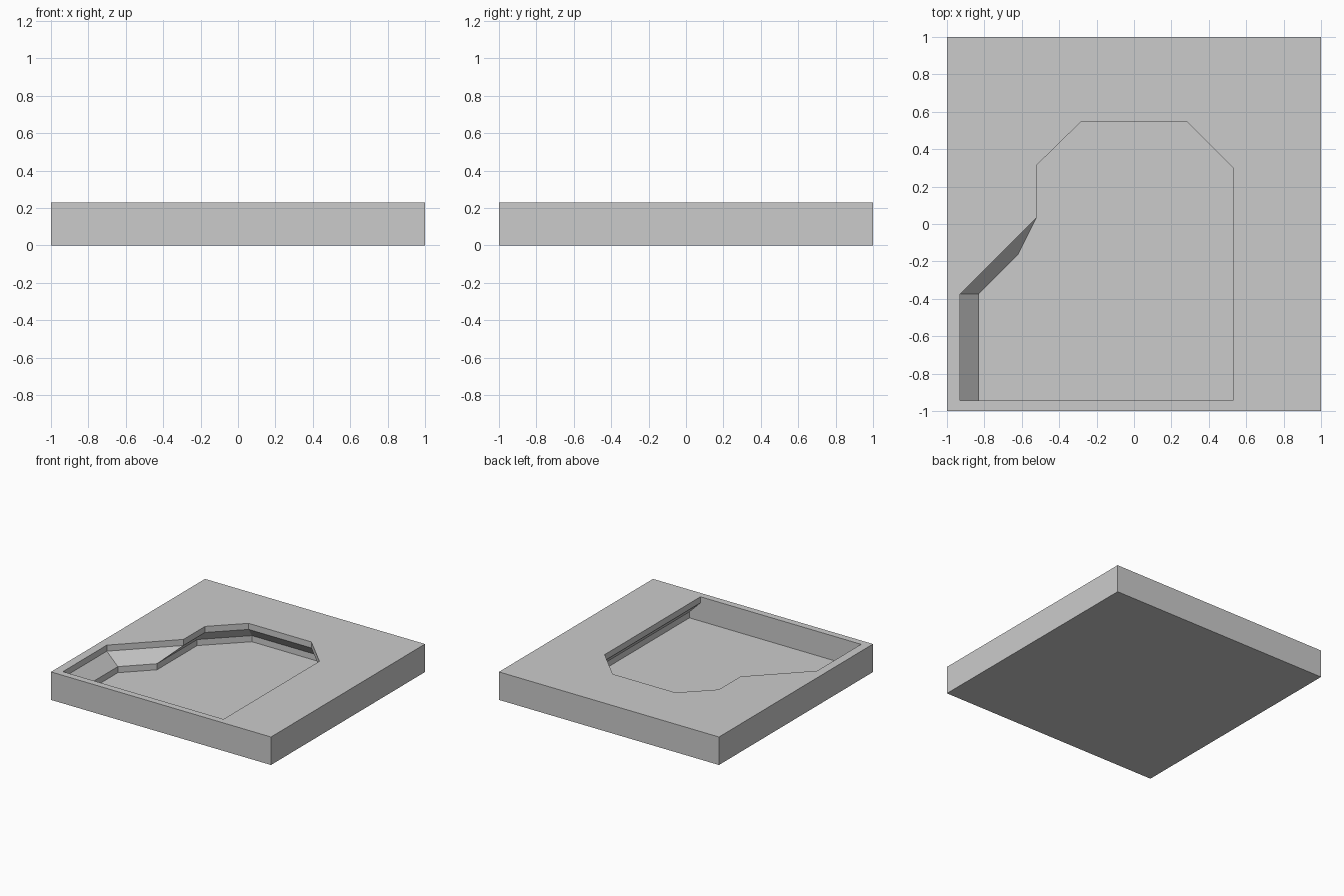
import bpy
import bmesh

cube = bpy.data.objects.get("Cube")
if cube:
    bpy.data.objects.remove(cube, do_unlink=True)

# Heights: underside, pocket floor, end of slope, end of upper wall, top
FLOOR, SLOPE, LIP, TOP = 0.03, 0.08, 0.18, 0.23

slab_outline = [(-1, -1), (1, -1), (1, 1), (-1, 1)]

# Pocket opening, and the wider lower chamber that undercuts the back and sides
opening = [(-0.93, -0.945), (0.53, -0.945), (0.53, 0.30), (0.285, 0.545),
           (-0.285, 0.545), (-0.52, 0.315), (-0.52, 0.035), (-0.93, -0.375)]
chamber = [(-0.83, -0.945), (0.63, -0.945), (0.63, 0.34), (0.325, 0.645),
           (-0.325, 0.645), (-0.62, 0.355), (-0.62, -0.165), (-0.83, -0.375)]

bm = bmesh.new()


def ring(outline, z):
    return [bm.verts.new((x, y, z)) for x, y in outline]


def bridge(a, b):
    for i in range(len(a)):
        j = (i + 1) % len(a)
        bm.faces.new((a[i], a[j], b[j], b[i]))


def loop_edges(verts):
    return [bm.edges.get((verts[i - 1], verts[i])) for i in range(len(verts))]


# Outer block
bottom = ring(slab_outline, 0)
top = ring(slab_outline, TOP)
bm.faces.new(bottom)
bridge(bottom, top)

# Stepped pocket walls and floor
levels = [ring(opening, TOP), ring(opening, LIP), ring(chamber, SLOPE), ring(chamber, FLOOR)]
for upper, lower in zip(levels, levels[1:]):
    bridge(upper, lower)
bm.faces.new(levels[-1])

# Top surface around the opening
bmesh.ops.triangle_fill(bm, edges=loop_edges(top) + loop_edges(levels[0]),
                        use_beauty=True, normal=(0, 0, 1))
bmesh.ops.recalc_face_normals(bm, faces=bm.faces[:])

mesh = bpy.data.meshes.new("pocketed_slab")
bm.to_mesh(mesh)
bm.free()

# Plain grey material
grey = bpy.data.materials.new("light grey")
grey.use_nodes = True
colour = (0.6, 0.6, 0.6, 1)
grey.diffuse_color = colour
grey.node_tree.nodes["Principled BSDF"].inputs["Base Color"].default_value = colour
mesh.materials.append(grey)

slab = bpy.data.objects.new("pocketed_slab", mesh)
bpy.context.collection.objects.link(slab)
